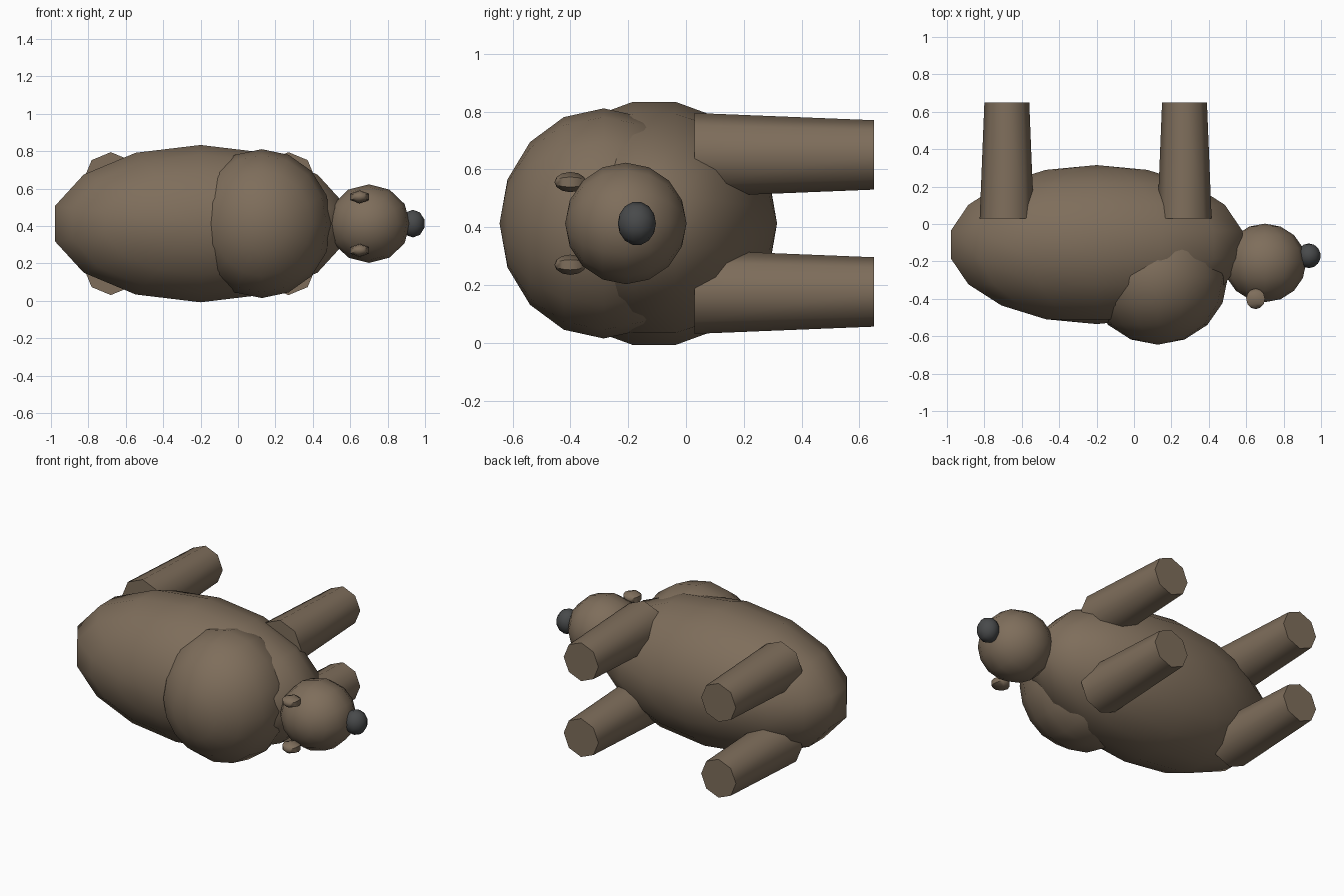
import bpy, math
from mathutils import Matrix

cube = bpy.data.objects.get("Cube")
if cube:
    bpy.data.objects.remove(cube, do_unlink=True)


def material(name, color):
    mat = bpy.data.materials.new(name)
    mat.use_nodes = True
    mat.diffuse_color = color
    mat.node_tree.nodes["Principled BSDF"].inputs["Base Color"].default_value = color
    return mat


BROWN = material("brown fur", (0.21, 0.155, 0.105, 1))
GREY = material("dark grey nose", (0.065, 0.068, 0.07, 1))
MID = 0.413  # height of the plane of symmetry


def finish(name, mat, turn, angle):
    """Lay the new primitive along y, name, colour and smooth it."""
    obj = bpy.context.object
    obj.name = name
    obj.data.transform(turn)
    obj.data.materials.append(mat)
    bpy.ops.object.shade_smooth_by_angle(angle=math.radians(angle))
    return obj


def ball(name, center, radii, segments, rings, mat=BROWN, angle=60):
    """Ellipsoid with its poles on the y axis."""
    bpy.ops.mesh.primitive_uv_sphere_add(
        segments=segments, ring_count=rings, radius=1, location=center)
    turn = Matrix.Diagonal((*radii, 1)) @ Matrix.Rotation(-math.pi / 2, 4, "X")
    return finish(name, mat, turn, angle)


def leg(name, x, z):
    """Tapered octagonal leg pointing towards +y."""
    start, end = 0.03, 0.65
    bpy.ops.mesh.primitive_cone_add(
        vertices=8, radius1=0.145, radius2=0.12, depth=end - start,
        location=(x, (start + end) / 2, z))
    return finish(name, BROWN, Matrix.Rotation(-math.pi / 2, 4, "X"), 50)


# Torso, shoulder hump and head
ball("body", (-0.2, -0.11, MID), (0.812, 0.425, 0.427), 14, 9)
ball("shoulder_hump", (0.127, -0.285, MID), (0.375, 0.36, 0.398), 16, 8)
ball("head", (0.7, -0.208, MID), (0.22, 0.21, 0.21), 12, 8)

# Nose
ball("nose", (0.935, -0.17, MID), (0.066, 0.066, 0.076), 10, 7, GREY)

# Ears and legs, mirrored across the plane of symmetry
for label, side in (("upper", 1), ("lower", -1)):
    ball(label + "_ear", (0.65, -0.4, MID + side * 0.143),
         (0.058, 0.055, 0.035), 6, 6, angle=50)
    for end, x in (("front", 0.27), ("back", -0.68)):
        leg(f"{label}_{end}_leg", x, MID + side * 0.237)
